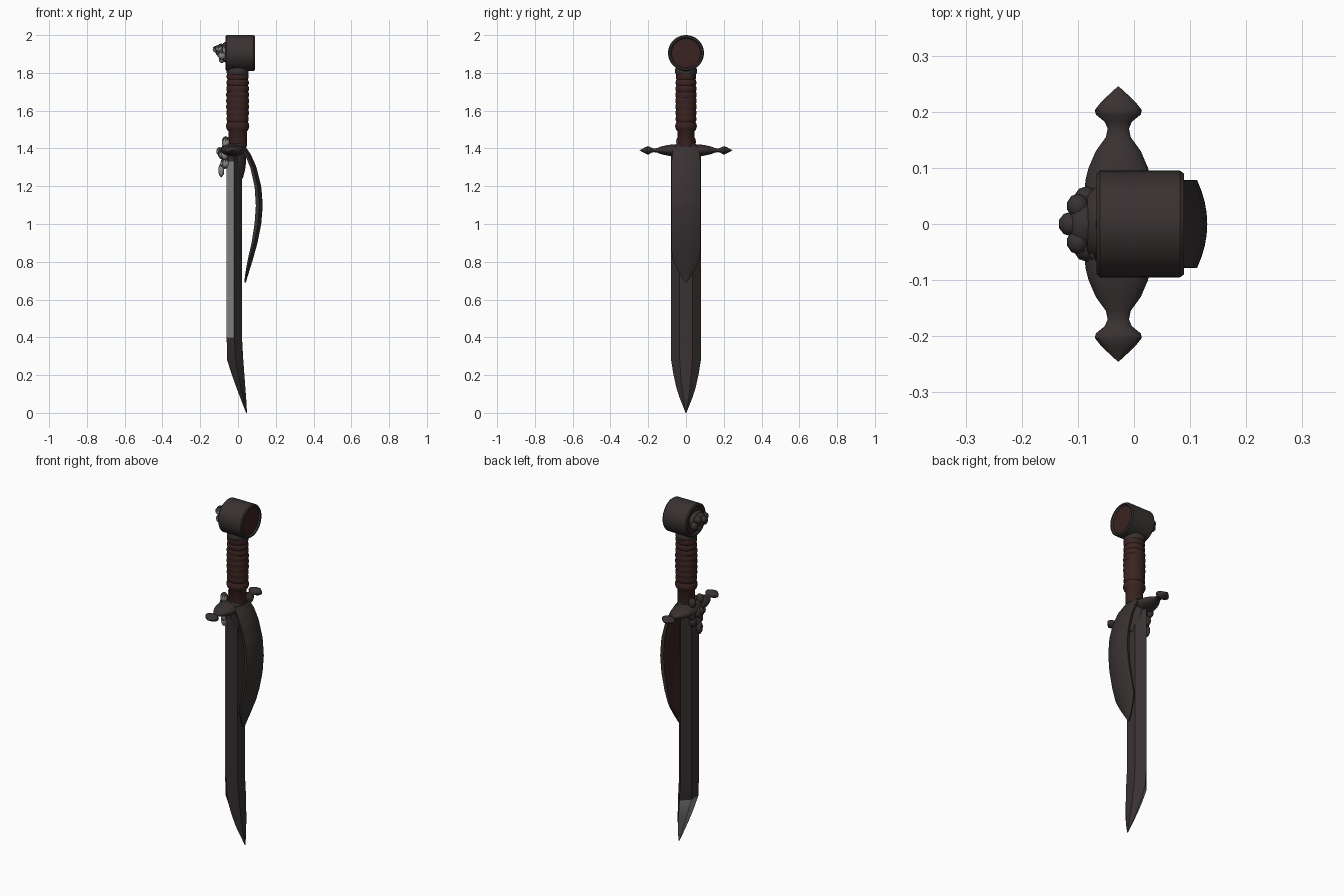
import bpy, bmesh, math
from mathutils import Vector, Matrix

if "Cube" in bpy.data.objects:
    bpy.data.objects.remove(bpy.data.objects["Cube"])


def material(name, rgb):
    m = bpy.data.materials.new(name)
    m.diffuse_color = (*rgb, 1)
    m.use_nodes = True
    m.node_tree.nodes["Principled BSDF"].inputs["Base Color"].default_value = m.diffuse_color
    return m


IRON = material("dark iron", (0.040, 0.031, 0.031))
LEATHER = material("red brown leather", (0.042, 0.017, 0.015))
STEEL = material("pale steel", (0.27, 0.27, 0.27))
MATS = [IRON, LEATHER, STEEL]


def finish(bm, name, angle=35, recalc=True):
    if recalc:
        bmesh.ops.recalc_face_normals(bm, faces=bm.faces[:])
    me = bpy.data.meshes.new(name)
    bm.to_mesh(me)
    bm.free()
    for m in MATS:
        me.materials.append(m)
    ob = bpy.data.objects.new(name, me)
    bpy.context.collection.objects.link(ob)
    bpy.ops.object.select_all(action='DESELECT')
    ob.select_set(True)
    bpy.context.view_layer.objects.active = ob
    bpy.ops.object.shade_smooth_by_angle(angle=math.radians(angle))
    return ob


def loft(bm, rings, mats=None, caps=True):
    """Skin a list of closed rings; mats gives the colour of each band."""
    vr = [[bm.verts.new(p) for p in r] for r in rings]
    n = len(vr[0])
    for k in range(len(vr) - 1):
        for i in range(n):
            j = (i + 1) % n
            f = bm.faces.new((vr[k][i], vr[k][j], vr[k + 1][j], vr[k + 1][i]))
            f.material_index = mats[k] if mats else 0
    if caps:
        for k in (0, -1):
            f = bm.faces.new(vr[k])
            f.material_index = mats[k] if mats else 0


def lathe(name, profile, axis, center, seg=32, squash=(1, 1), mats=None, angle=35):
    """Turn (distance, radius) pairs about the x, y or z axis."""
    c = Vector(center)
    rings = []
    for d, r in profile:
        ring = []
        for i in range(seg):
            a = 2 * math.pi * i / seg
            u, v = r * math.cos(a) * squash[0], r * math.sin(a) * squash[1]
            ring.append(c + Vector({'x': (d, u, v), 'y': (u, d, v), 'z': (u, v, d)}[axis]))
        rings.append(ring)
    bm = bmesh.new()
    loft(bm, rings, mats)
    return finish(bm, name, angle)


def interp(table, z):
    """Linear lookup in rows sorted by their first value."""
    for a, b in zip(table, table[1:]):
        if a[0] <= z <= b[0]:
            t = (z - a[0]) / (b[0] - a[0])
            return [p + (q - p) * t for p, q in zip(a[1:], b[1:])]
    return table[-1][1:]


# Blade: six-sided section, tip sweeping toward +x
# rows: z, half width, back x, edge x, front x
blade = [(0.0, 0.002, 0.043, 0.045, 0.047), (0.035, 0.016, 0.029, 0.038, 0.046),
         (0.08, 0.034, 0.012, 0.028, 0.043), (0.13, 0.050, -0.007, 0.016, 0.039),
         (0.20, 0.066, -0.032, 0.001, 0.034), (0.28, 0.079, -0.058, -0.013, 0.028),
         (0.40, 0.080, -0.060, -0.020, 0.021), (1.33, 0.080, -0.060, -0.020, 0.020),
         (1.40, 0.080, -0.060, -0.020, 0.020)]
rings = []
for z, w, xb, xm, xf in blade:
    s = w * 0.42
    rings.append([(xf, -s, z), (xf, s, z), (xm, w, z), (xb, s, z), (xb, -s, z), (xm, -w, z)])
bm = bmesh.new()
loft(bm, rings)
bmesh.ops.recalc_face_normals(bm, faces=bm.faces[:])
for f in bm.faces:
    z, n = f.calc_center_median().z, f.normal
    side = n.x < -0.1 and n.y < -0.15 and 0.39 < z < 1.34
    tip = n.x < -0.1 and n.y > -0.15 and z < 0.27
    if side or tip:
        f.material_index = 2
finish(bm, "blade", 15)

# Curved flap standing off the front of the blade
# rows: z, half width, outer x, thickness
flap = [(0.69, 0.004, 0.042, 0.008), (0.72, 0.024, 0.050, 0.012), (0.77, 0.052, 0.066, 0.018),
        (0.82, 0.074, 0.081, 0.022), (0.90, 0.078, 0.103, 0.026), (1.00, 0.078, 0.123, 0.030),
        (1.10, 0.078, 0.131, 0.031), (1.20, 0.078, 0.123, 0.030), (1.30, 0.077, 0.098, 0.028),
        (1.37, 0.074, 0.067, 0.026), (1.41, 0.064, 0.040, 0.024)]
rings, cols = [], 8
for k in range(33):
    z = 0.69 + 0.72 * k / 32
    w, x, t = interp(flap, z)
    ys = [-1 + 2 * i / cols for i in range(cols + 1)]
    bow = 0.018 * min(1, w / 0.07)
    outer = [(x - bow * y * y, y * w, z) for y in ys]
    inner = [(x - t - bow * 0.3 * y * y, y * w * 0.94, z) for y in reversed(ys)]
    rings.append(outer + inner)
bm = bmesh.new()
loft(bm, rings)
bmesh.ops.recalc_face_normals(bm, faces=bm.faces[:])
for f in bm.faces:
    if f.normal.x < -0.5:
        f.material_index = 1
finish(bm, "curved_flap", 40)

# Throat plate joining blade and guard
bm = bmesh.new()
rings = []
for z, w, a, b in [(1.24, 0.02, -0.02, 0.026), (1.30, 0.055, -0.064, 0.04),
                   (1.37, 0.066, -0.07, 0.045), (1.41, 0.066, -0.066, 0.042), (1.425, 0.05, -0.055, 0.038)]:
    c, h = (a + b) / 2, (b - a) / 2
    rings.append([(c + h * math.cos(i * math.pi / 8), w * math.sin(i * math.pi / 8), z) for i in range(16)])
loft(bm, rings)
finish(bm, "throat", 40)

# Cross guard with pointed knobs, mirrored along y
half = [(0.03, 0.064), (0.08, 0.058), (0.10, 0.053), (0.13, 0.040), (0.155, 0.022), (0.17, 0.019),
        (0.182, 0.024), (0.195, 0.040), (0.203, 0.042), (0.218, 0.030), (0.235, 0.012), (0.245, 0.001)]
lathe("cross_guard", [(-d, r) for d, r in reversed(half)] + half, 'y', (-0.028, 0, 1.39),
      24, (1, 0.52))

# Grip: wrapped leather with soft ridges, collar below
profile = [(1.41, 0.047), (1.49, 0.047), (1.50, 0.055), (1.515, 0.060), (1.53, 0.058)]
for k in range(8):
    z = 1.54 + 0.032 * k
    r = 0.055 + 0.002 * math.sin(k * 0.5)
    profile += [(z, r - 0.002), (z + 0.010, r + 0.002), (z + 0.022, r + 0.002)]
profile += [(1.80, 0.053), (1.81, 0.048)]
lathe("grip", profile, 'z', (-0.002, 0, 0), 28, (1.03, 0.96), [1] * (len(profile) - 1), 45)
lathe("grip_cap", [(1.79, 0.052), (1.80, 0.058), (1.82, 0.057), (1.84, 0.045)], 'z', (-0.002, 0, 0), 28)

# Disc pommel lying along x, recessed leather faces
lathe("pommel", [(-0.057, 0.001), (-0.057, 0.074), (-0.065, 0.080), (-0.067, 0.088), (-0.061, 0.095),
                 (0.082, 0.095), (0.089, 0.090), (0.089, 0.082), (0.081, 0.076), (0.083, 0.001)],
      'x', (0, 0, 1.905), 48, (1, 1), [1, 0, 0, 0, 0, 0, 0, 0, 1])


def ornament(name, blobs):
    """Carved head from ellipsoids: x, y, z, rx, ry, rz; y > 0 blobs are mirrored."""
    bm = bmesh.new()
    for x, y, z, rx, ry, rz in blobs:
        for s in ((1, -1) if y else (1,)):
            bmesh.ops.create_icosphere(bm, subdivisions=2, radius=1, matrix=Matrix.Translation(
                (x, y * s, z)) @ Matrix.Diagonal((rx, ry, rz, 1)))
    bmesh.ops.recalc_face_normals(bm, faces=bm.faces[:])
    for f in bm.faces:
        if f.normal.y < -0.45 and f.normal.z < 0.2:
            f.material_index = 2
    finish(bm, name, 40, False)


# Carved head on the pommel back: mane, skull, snout, brow, jaw
ornament("pommel_head", [
    (-0.068, 0, 1.910, 0.025, 0.066, 0.055), (-0.090, 0, 1.918, 0.030, 0.048, 0.038),
    (-0.112, 0, 1.925, 0.023, 0.022, 0.020), (-0.100, 0.032, 1.930, 0.020, 0.022, 0.020),
    (-0.085, 0.045, 1.895, 0.022, 0.022, 0.025), (-0.085, 0, 1.872, 0.018, 0.025, 0.020)])

# Carved head on the guard back: crown, face, snout, mane locks, chin
ornament("guard_head", [
    (-0.060, 0, 1.385, 0.030, 0.060, 0.052), (-0.082, 0, 1.375, 0.026, 0.040, 0.034),
    (-0.097, 0, 1.385, 0.018, 0.020, 0.022), (-0.065, 0.035, 1.435, 0.022, 0.018, 0.030),
    (-0.070, 0.048, 1.370, 0.022, 0.018, 0.030), (-0.065, 0.030, 1.325, 0.022, 0.020, 0.030),
    (-0.088, 0, 1.285, 0.016, 0.022, 0.038), (-0.072, 0, 1.320, 0.022, 0.028, 0.030)])
